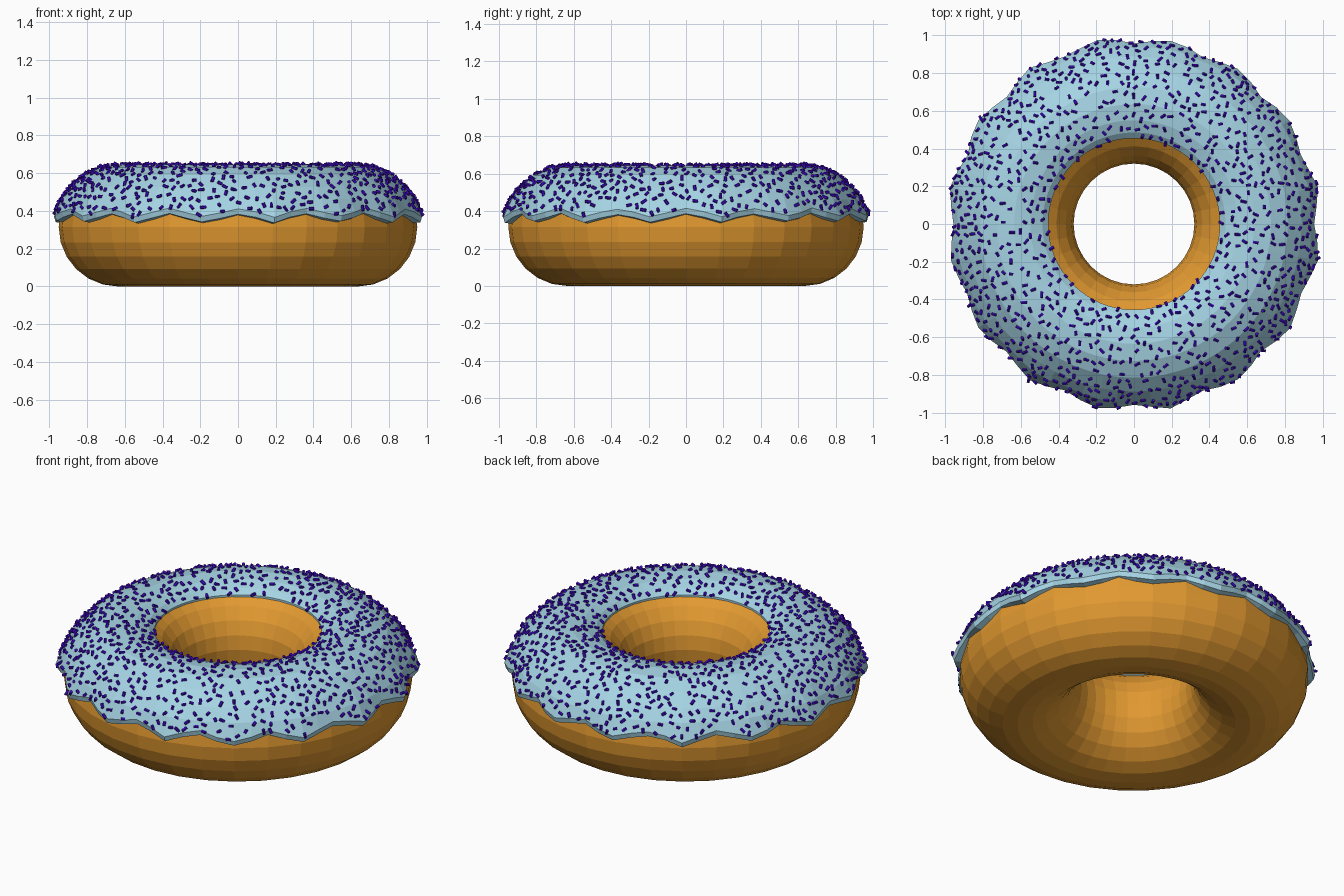
import bpy, bmesh, random
from math import sin, cos, pi, radians
from mathutils import Vector, Matrix

random.seed(7)
MAJOR, MINOR, ICING = 0.635, 0.315, 0.33
LOBES = 16

default = bpy.data.objects.get("Cube")
if default:
    bpy.data.objects.remove(default, do_unlink=True)


def material(name, color):
    mat = bpy.data.materials.new(name)
    mat.use_nodes = True
    mat.diffuse_color = color
    mat.node_tree.nodes["Principled BSDF"].inputs["Base Color"].default_value = color
    return mat


def add_object(name, bm, mat):
    mesh = bpy.data.meshes.new(name)
    bm.to_mesh(mesh)
    bm.free()
    mesh.materials.append(mat)
    obj = bpy.data.objects.new(name, mesh)
    bpy.context.collection.objects.link(obj)


def around(count):
    return [2 * pi * k / count for k in range(count)]


def ring_point(turn, tube, radius):
    """Point at an angle around the ring and an angle around its tube."""
    r = MAJOR + radius * cos(tube)
    return Vector((r * cos(turn), r * sin(turn), MINOR + radius * sin(tube)))


def sweep(profiles, closed):
    """Join one cross-section per ring segment into a quad surface."""
    bm = bmesh.new()
    rows = [[bm.verts.new(p) for p in profile] for profile in profiles]
    count = len(rows[0])
    for k, row in enumerate(rows):
        following = rows[(k + 1) % len(rows)]
        for j in range(count if closed else count - 1):
            n = (j + 1) % count
            bm.faces.new((row[j], following[j], following[n], row[n]))
    bm.normal_update()
    bm.faces.index_update()
    return bm


# Dough ring
dough = sweep([[ring_point(t, a, MINOR) for a in around(24)] for t in around(32)], True)
add_object("dough_ring", dough, material("golden dough", (0.76, 0.32, 0.03, 1)))

# Icing shell with a scalloped, flared outer lip
sections = []
for turn in around(LOBES * 4):
    droop = 0.5 - 0.5 * cos(LOBES * turn) + random.uniform(-0.12, 0.12)
    lip = radians(17 - 8 * droop)
    flare = 0.336 + 0.026 * droop
    path = [(lip - radians(5), MINOR - 0.008), (lip - radians(4.5), flare - 0.012),
            (lip, flare), (radians(26), (ICING + flare) / 2)]
    path += [(radians(a), ICING) for a in (40, 57, 74, 90, 105, 117)]
    path += [(radians(124), ICING - 0.007), (radians(126), MINOR - 0.008)]
    sections.append([ring_point(turn, a, r) for a, r in path])
icing = sweep(sections, False)

# Sprinkles scattered over the icing, leaving the rim faces bare
strips = len(sections[0]) - 1
targets = [f for f in icing.faces if 1 < f.index % strips < strips - 1]
areas = [f.calc_area() for f in targets]
sprinkles = bmesh.new()
placed = []
for face in random.choices(targets, areas, k=6000):
    a, b, c, d = [v.co for v in face.verts]
    u, v = random.random(), random.random()
    spot = a.lerp(b, u).lerp(d.lerp(c, u), v)
    if any((spot - p).length_squared < 0.036 ** 2 for p in placed):
        continue
    placed.append(spot)
    # Point each stubby stick in a random direction, tilted off the surface
    side = face.normal.orthogonal().normalized()
    side.rotate(Matrix.Rotation(random.uniform(0, 2 * pi), 3, face.normal))
    axis = side + face.normal * random.uniform(-0.8, 0.8)
    turn = axis.to_track_quat("Z", "Y").to_matrix().to_4x4()
    bmesh.ops.create_cone(
        sprinkles, cap_ends=True, segments=6, radius1=0.0085, radius2=0.0085,
        depth=random.uniform(0.02, 0.032),
        matrix=Matrix.Translation(spot + face.normal * 0.005) @ turn)
    if len(placed) == 980:
        break

add_object("icing", icing, material("pale blue icing", (0.38, 0.66, 0.78, 1)))
add_object("sprinkles", sprinkles, material("deep violet", (0.055, 0.003, 0.62, 1)))
